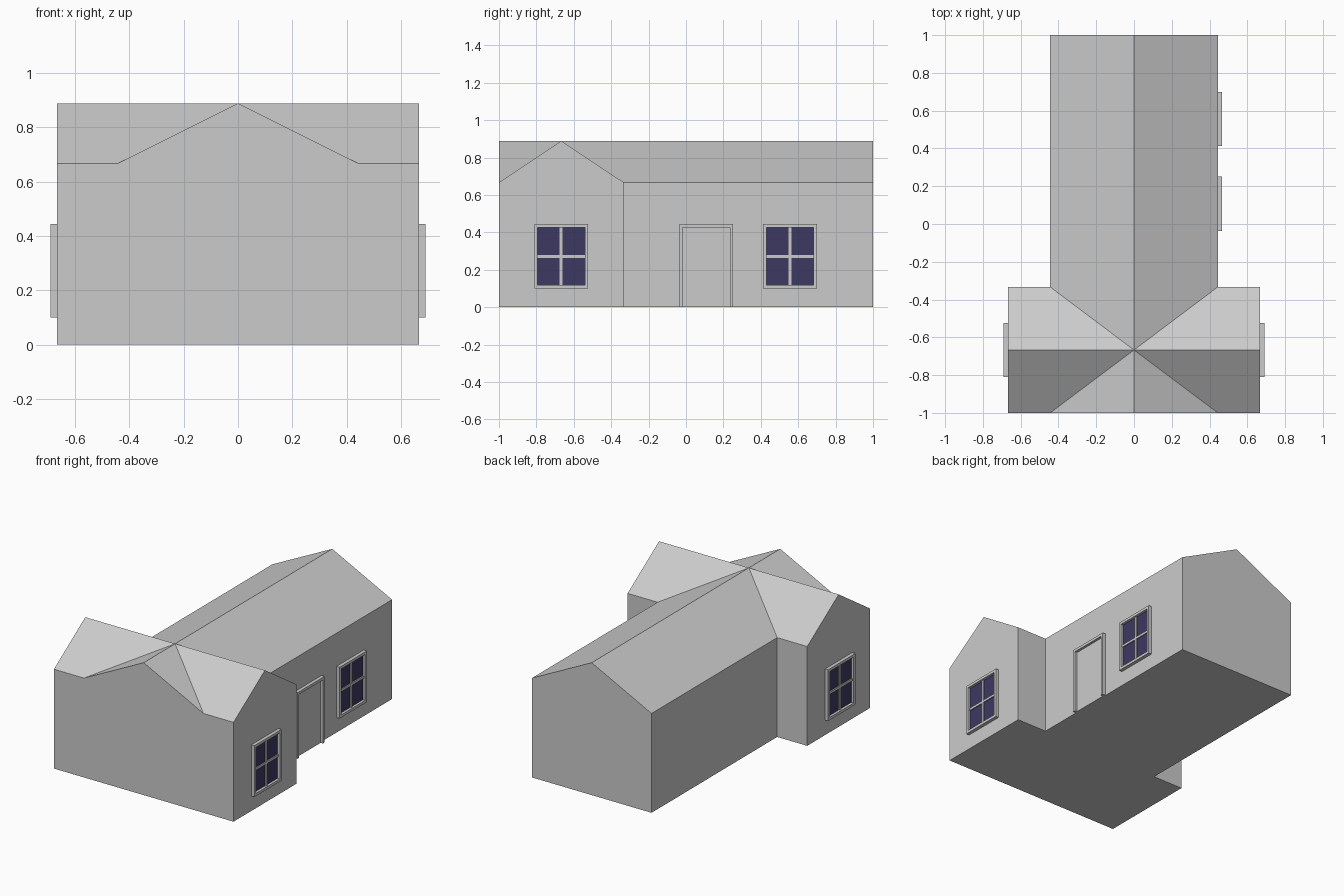
import bpy, bmesh

if "Cube" in bpy.data.objects:
    bpy.data.objects.remove(bpy.data.objects["Cube"])

A, B = 0.444, 0.667          # half widths of the main body and the cross wing
C, M = -0.333, -0.667        # wing back wall and wing ridge (y)
E, R = 0.667, 0.889          # eaves and ridge heights

glass = bpy.data.materials.new("glass")
glass.diffuse_color = (0.045, 0.04, 0.12, 1)
glass.use_nodes = True
glass.node_tree.nodes["Principled BSDF"].inputs["Base Color"].default_value = glass.diffuse_color


def finish(name, bm, mat=None):
    bmesh.ops.remove_doubles(bm, verts=bm.verts, dist=1e-5)
    bmesh.ops.recalc_face_normals(bm, faces=bm.faces)
    me = bpy.data.meshes.new(name)
    bm.to_mesh(me)
    bm.free()
    ob = bpy.data.objects.new(name, me)
    bpy.context.collection.objects.link(ob)
    if mat:
        me.materials.append(mat)
    return ob


def slab(name, polys, wall, side, d0, d1, mat=None):
    """Flat (y, z) polygons on a side wall, thickened outward from d0 to d1."""
    bm = bmesh.new()
    for poly in polys:
        bm.faces.new([bm.verts.new((side * (wall + d0), y, z)) for y, z in poly])
    bmesh.ops.remove_doubles(bm, verts=bm.verts, dist=1e-5)
    ext = bmesh.ops.extrude_face_region(bm, geom=bm.faces[:], use_keep_orig=True)
    moved = [v for v in ext["geom"] if isinstance(v, bmesh.types.BMVert)]
    bmesh.ops.translate(bm, verts=moved, vec=(side * (d1 - d0), 0, 0))
    return finish(name, bm, mat)


def rect(y0, y1, z0, z1):
    return [(y0, z0), (y0, z1), (y1, z1), (y1, z0)]


def window(name, yc, wall, side):
    y0, y1, z0, z1, t = yc - 0.144, yc + 0.144, 0.1, 0.444, 0.018
    o, i = rect(y0, y1, z0, z1), rect(y0 + t, y1 - t, z0 + t, z1 - t)
    ring = [[o[k], o[k - 1], i[k - 1], i[k]] for k in range(4)]
    slab(name + "_frame", ring, wall, side, 0, 0.023)
    zc, h = (z0 + z1) / 2, 0.008
    # glazing bars in a cross, then the pane behind them
    slab(name + "_bar_upright", [rect(yc - h, yc + h, z0 + t, z1 - t)], wall, side, 0, 0.013)
    slab(name + "_bar_cross", [rect(y0 + t, y1 - t, zc - h, zc + h)], wall, side, 0, 0.013)
    slab(name + "_glass", [i], wall, side, 0, 0.006, glass)


# House shell: right half, mirrored across x
faces = [
    [(0, -1, 0), (B, -1, 0), (B, -1, E), (A, -1, E), (0, -1, R)],     # front wall
    [(B, -1, 0), (B, C, 0), (B, C, E), (B, M, R), (B, -1, E)],        # wing gable
    [(B, C, 0), (A, C, 0), (A, C, E), (B, C, E)],                     # wing back
    [(A, C, 0), (A, 1, 0), (A, 1, E), (A, C, E)],                     # long wall
    [(A, 1, 0), (0, 1, 0), (0, 1, R), (A, 1, E)],                     # back gable
    [(A, C, E), (A, 1, E), (0, 1, R), (0, M, R)],                     # main roof
    [(B, C, E), (A, C, E), (0, M, R), (B, M, R)],                     # wing roof, back
    [(B, -1, E), (B, M, R), (0, M, R), (A, -1, E)],                   # wing roof, front
    [(A, -1, E), (0, M, R), (0, -1, R)],                              # front gable roof
    [(0, -1, 0), (0, 1, 0), (A, 1, 0), (A, C, 0), (B, C, 0), (B, -1, 0)],  # floor
]
bm = bmesh.new()
for s in (1, -1):
    for f in faces:
        bm.faces.new([bm.verts.new((s * x, y, z)) for x, y, z in f])
finish("house_shell", bm)

# Windows: one in each wing gable, one on the right long wall
window("wing_window_right", M, B, 1)
window("wing_window_left", M, B, -1)
window("side_window", 0.556, A, 1)

# Door with surround
y0, y1, h, t = -0.036, 0.252, 0.444, 0.018
slab("door_frame", [[(y0, 0), (y0, h), (y1, h), (y1, 0),
                     (y1 - t, 0), (y1 - t, h - t), (y0 + t, h - t), (y0 + t, 0)]], A, 1, 0, 0.023)
slab("door", [rect(y0 + t, y1 - t, 0, h - t)], A, 1, 0, 0.006)
